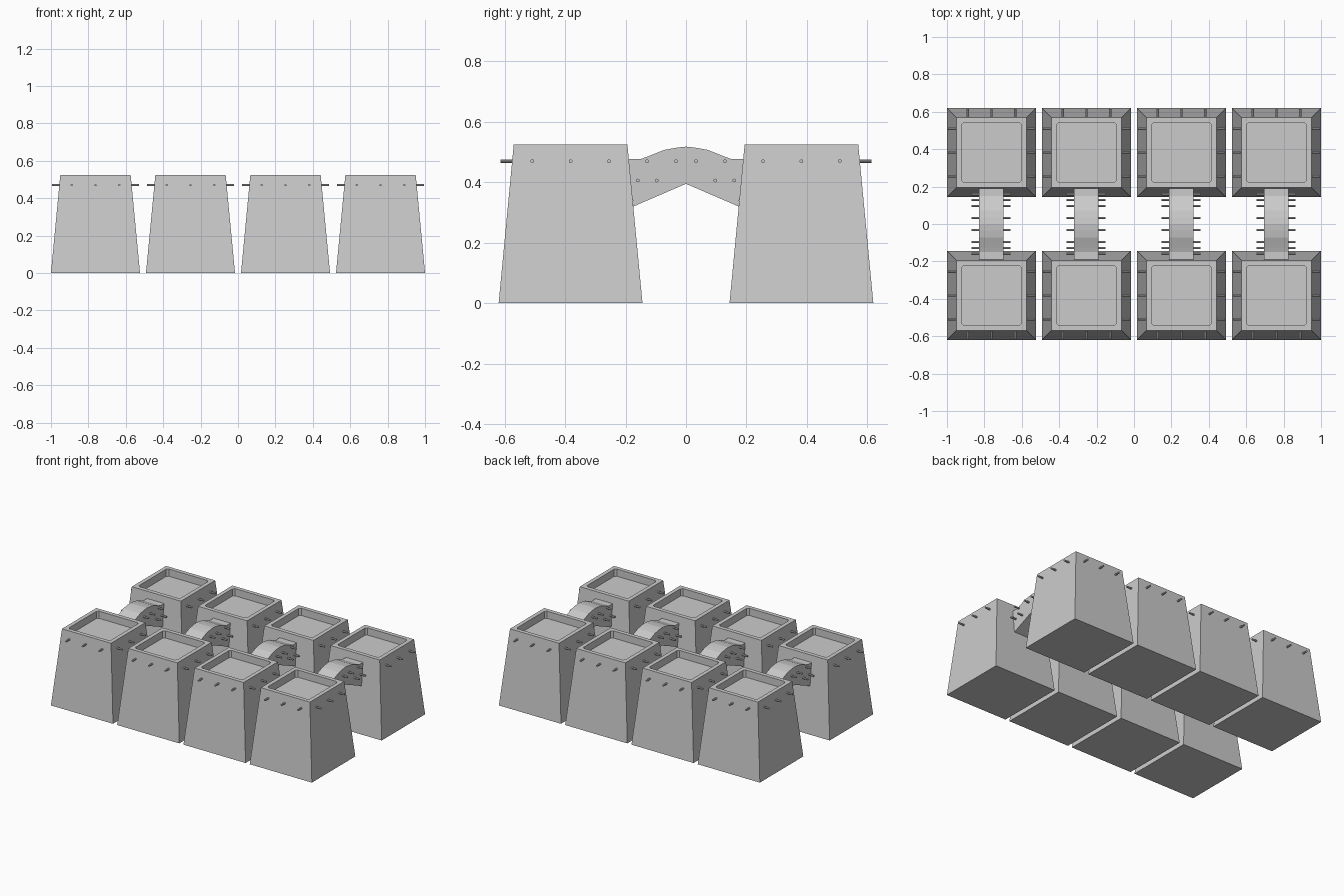
import bpy, bmesh, math
from mathutils import Matrix, Vector

if "Cube" in bpy.data.objects:
    bpy.data.objects.remove(bpy.data.objects["Cube"])

stone = bpy.data.materials.new("grey_stone")
stone.diffuse_color = (0.6, 0.6, 0.6, 1)
stone.use_nodes = True
stone.node_tree.nodes["Principled BSDF"].inputs["Base Color"].default_value = stone.diffuse_color

XS = [-0.762, -0.254, 0.254, 0.762]
H, BASE, TOP, YC = 0.525, 0.238, 0.188, 0.382
RIM, DEPTH, ROUND = 0.16, 0.05, 0.012


def finish(bm, name):
    bmesh.ops.recalc_face_normals(bm, faces=bm.faces)
    me = bpy.data.meshes.new(name)
    bm.to_mesh(me)
    bm.free()
    me.materials.append(stone)
    ob = bpy.data.objects.new(name, me)
    bpy.context.collection.objects.link(ob)
    return ob


def square(bm, half, z, cut=0.0):
    """Ring of eight points: a square with small corner cuts."""
    pts = []
    for k in range(4):
        a = math.pi / 2 * k
        for p in ((half, half - cut), (half - cut, half)):
            pts.append(bm.verts.new(Matrix.Rotation(a, 3, 'Z') @ Vector((*p, z))))
    return pts


def add_peg(bm, start, direction, length, r=0.006):
    d = Vector(direction)
    m = (Matrix.Translation(Vector(start) + d * length / 2)
         @ d.to_track_quat('Z', 'Y').to_matrix().to_4x4())
    bmesh.ops.create_cone(bm, cap_ends=True, segments=10, radius1=r, radius2=r,
                          depth=length, matrix=m)


def tower(name, x, y):
    # Tapered block with a shallow sunken roof
    bm = bmesh.new()
    rings = [square(bm, BASE, 0), square(bm, TOP, H),
             square(bm, RIM, H, ROUND), square(bm, RIM, H - DEPTH, ROUND)]
    for a, b in zip(rings, rings[1:]):
        for i in range(8):
            j = (i + 1) % 8
            bm.faces.new((a[i], a[j], b[j], b[i]))
    bm.faces.new(rings[0])
    bm.faces.new(rings[-1])
    bmesh.ops.remove_doubles(bm, verts=bm.verts, dist=1e-5)
    finish(bm, name).location = (x, y, 0)


def tower_pegs(name, x, y):
    # Three pegs on each side except the one facing the bridge
    bm = bmesh.new()
    out = 1 if y > 0 else -1
    for off in (-0.127, 0, 0.127):
        add_peg(bm, (off, 0.18 * out, 0.47), (0, out, 0), 0.052)
        for s in (-1, 1):
            add_peg(bm, (0.18 * s, off, 0.47), (s, 0, 0), 0.052)
    finish(bm, name).location = (x, y, 0)


def bridge(name, x):
    # Arched span between two towers
    half = [(0.174, 0.32), (0.191, 0.477), (0.15, 0.477), (0.125, 0.486),
            (0.073, 0.507), (0.035, 0.514)]
    prof = half + [(0, 0.518)] + [(-y, z) for y, z in reversed(half)] + [(0, 0.395)]
    bm = bmesh.new()
    face = bm.faces.new([bm.verts.new((-0.065, y, z)) for y, z in prof])
    ext = bmesh.ops.extrude_face_region(bm, geom=[face])
    moved = [v for v in ext["geom"] if isinstance(v, bmesh.types.BMVert)]
    bmesh.ops.translate(bm, verts=moved, vec=(0.13, 0, 0))
    finish(bm, name).location = (x, 0, 0)


def bridge_pegs(name, x):
    # Two rows of pegs on both sides of the span
    bm = bmesh.new()
    for y, z in ((0.129, 0.47), (0.033, 0.47), (0.159, 0.406), (0.097, 0.406)):
        for sy in (-1, 1):
            for s in (-1, 1):
                add_peg(bm, (0.055 * s, y * sy, z), (s, 0, 0), 0.049)
    finish(bm, name).location = (x, 0, 0)


for n, x in enumerate(XS, 1):
    for side, y in (("front", -YC), ("back", YC)):
        tower(f"{side}_tower_{n}", x, y)
        tower_pegs(f"{side}_tower_pegs_{n}", x, y)
    bridge(f"bridge_{n}", x - 0.002)
    bridge_pegs(f"bridge_pegs_{n}", x - 0.002)
